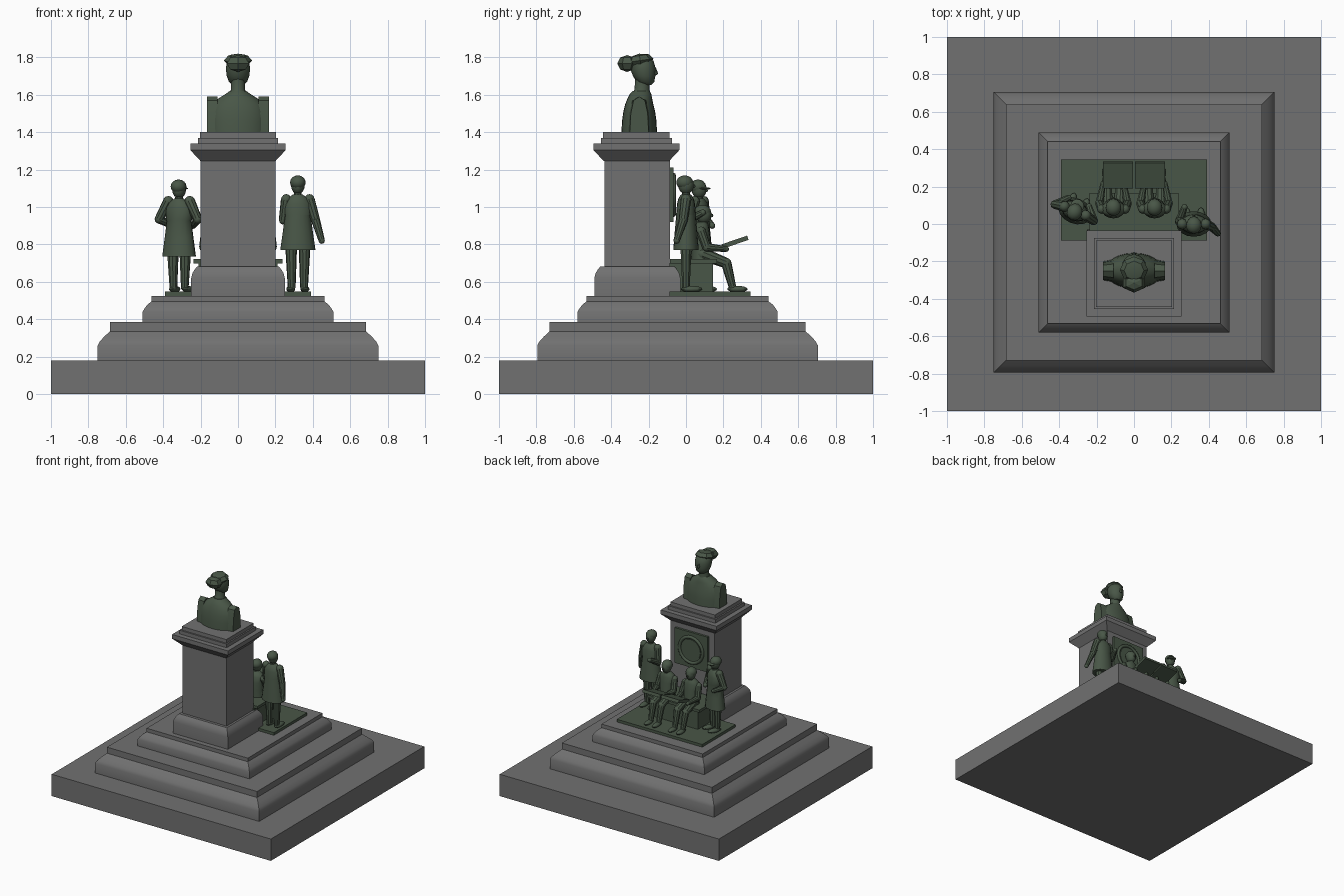
import bpy, bmesh, math
from mathutils import Matrix, Vector

if "Cube" in bpy.data.objects:
    bpy.data.objects.remove(bpy.data.objects["Cube"], do_unlink=True)


def material(name, rgb):
    m = bpy.data.materials.new(name)
    m.use_nodes = True
    m.diffuse_color = (*rgb, 1)
    m.node_tree.nodes["Principled BSDF"].inputs["Base Color"].default_value = (*rgb, 1)
    return m


STONE = material("grey stone", (0.165, 0.165, 0.165))
BRONZE = material("dark green bronze", (0.066, 0.094, 0.063))


def finish(bm, name, mat, place=Matrix(), angle=35):
    bm.transform(place)
    bmesh.ops.recalc_face_normals(bm, faces=bm.faces)
    me = bpy.data.meshes.new(name)
    bm.to_mesh(me)
    bm.free()
    me.materials.append(mat)
    ob = bpy.data.objects.new(name, me)
    bpy.context.collection.objects.link(ob)
    bpy.ops.object.select_all(action="DESELECT")
    ob.select_set(True)
    bpy.context.view_layer.objects.active = ob
    bpy.ops.object.shade_smooth_by_angle(angle=math.radians(angle))
    return ob


def skin(bm, rings):
    """Join closed rings of points into a capped tube."""
    loops = [[bm.verts.new(p) for p in ring] for ring in rings]
    n = len(loops[0])
    for a, b in zip(loops, loops[1:]):
        for i in range(n):
            j = (i + 1) % n
            bm.faces.new((a[i], a[j], b[j], b[i]))
    bm.faces.new(loops[0][::-1])
    bm.faces.new(loops[-1])


def moulding(name, hx, hy, cy, profile):
    """Mitred square block; the profile lists (inset, z)."""
    bm = bmesh.new()
    skin(bm, [[(sx * (hx - d), cy + sy * (hy - d), z)
               for sx, sy in ((-1, -1), (1, -1), (1, 1), (-1, 1))] for d, z in profile])
    return finish(bm, name, STONE)


def body(bm, rings, n=16):
    """Elliptical loft; each ring is (z, rx, ry, y)."""
    turn = [2 * math.pi * i / n for i in range(n)]
    skin(bm, [[(rx * math.cos(t), y + ry * math.sin(t), z) for t in turn]
              for z, rx, ry, y in rings])


def box(bm, size, at, tilt=0):
    m = Matrix.Translation(at) @ Matrix.Rotation(tilt, 4, "X") @ Matrix.Diagonal((*size, 1))
    bmesh.ops.create_cube(bm, size=1, matrix=m)


def ball(bm, at, radii, u=12, v=8, tilt=0):
    m = Matrix.Translation(at) @ Matrix.Rotation(tilt, 4, "X") @ Matrix.Diagonal((*radii, 1))
    bmesh.ops.create_uvsphere(bm, u_segments=u, v_segments=v, radius=1, matrix=m)


def limb(bm, points, radii):
    """Tapered cylinders through the points, with round joints."""
    pts = [Vector(p) for p in points]
    for a, b, ra, rb in zip(pts, pts[1:], radii, radii[1:]):
        m = Matrix.Translation((a + b) / 2) @ (b - a).to_track_quat("Z", "Y").to_matrix().to_4x4()
        bmesh.ops.create_cone(bm, cap_ends=True, segments=10, radius1=ra, radius2=rb,
                              depth=(b - a).length, matrix=m)
    for p, r in zip(pts, radii):
        ball(bm, p, (r, r, r), 10, 6)


# Stepped stone base
moulding("base_slab", 1, 1, 0, [(0, 0), (0, 0.18)])
moulding("lower_step", 0.75, 0.75, -0.045,
         [(0, 0.18), (0, 0.26), (0.012, 0.282), (0.035, 0.307), (0.065, 0.335), (0.065, 0.385)])
moulding("upper_step", 0.51, 0.535, -0.045,
         [(0, 0.385), (0, 0.44), (0.01, 0.457), (0.026, 0.478), (0.048, 0.495), (0.048, 0.525)])

# Pedestal with foot, shaft and cornice
moulding("pedestal_foot", 0.25, 0.23, -0.26,
         [(0, 0.525), (0, 0.62), (0.006, 0.645), (0.018, 0.665), (0.032, 0.682)])
moulding("pedestal_shaft", 0.2, 0.175, -0.26, [(0, 0.68), (0, 1.27)])
moulding("cornice", 0.255, 0.23, -0.265,
         [(0.055, 1.245), (0.04, 1.262), (0.018, 1.285), (0, 1.305), (0, 1.34)])
moulding("cornice_cap", 0.215, 0.19, -0.265, [(0, 1.34), (0, 1.37), (0.012, 1.37), (0.012, 1.4)])

# Bust
bm = bmesh.new()
body(bm, [(1.4, 0.155, 0.095, -0.25), (1.46, 0.155, 0.092, -0.25), (1.51, 0.15, 0.085, -0.25),
          (1.55, 0.132, 0.075, -0.25), (1.58, 0.105, 0.066, -0.247),
          (1.605, 0.065, 0.057, -0.243), (1.62, 0.045, 0.045, -0.24)], 24)
finish(bm, "bust_torso", BRONZE)
for side, s in (("left", 1), ("right", -1)):
    bm = bmesh.new()
    skin(bm, [[(s * x, -0.25 + w * k, z) for k, z in
               ((-1, 1.4), (1, 1.4), (0.9, 1.5), (0.6, 1.57), (0, 1.59), (-0.6, 1.57), (-0.9, 1.5))]
              for x, w in ((0.11, 0.06), (0.165, 0.05))])
    finish(bm, side + "_arm_stump", BRONZE)
bm = bmesh.new()
body(bm, [(1.6, 0.05, 0.05, -0.24), (1.63, 0.037, 0.04, -0.235), (1.69, 0.037, 0.04, -0.232)])
finish(bm, "bust_neck", BRONZE)
bm = bmesh.new()
body(bm, [(1.652, 0.026, 0.025, -0.21), (1.668, 0.048, 0.046, -0.216), (1.7, 0.06, 0.06, -0.224),
          (1.74, 0.065, 0.068, -0.23), (1.78, 0.058, 0.062, -0.235), (1.81, 0.028, 0.035, -0.24)])
limb(bm, [(0, -0.168, 1.74), (0, -0.161, 1.715)], [0.008, 0.011])
finish(bm, "bust_head", BRONZE)
bm = bmesh.new()
ball(bm, (0, -0.245, 1.783), (0.075, 0.072, 0.037), 8, 4, 0.15)
ball(bm, (0, -0.315, 1.767), (0.068, 0.052, 0.045), 6, 4)
finish(bm, "bust_hair", BRONZE, angle=10)

# Portrait panel on the shaft
bm = bmesh.new()
box(bm, (0.3, 0.02, 0.29), (0, -0.077, 1.065))
finish(bm, "portrait_panel", BRONZE)
bm = bmesh.new()
face = Matrix.Rotation(math.pi / 2, 4, "X")
bmesh.ops.create_cone(bm, cap_ends=True, segments=32, radius1=0.088, radius2=0.088, depth=0.01,
                      matrix=Matrix.Translation((0, -0.066, 1.065)) @ face)
finish(bm, "portrait_disc", BRONZE)
bpy.ops.mesh.primitive_torus_add(location=(0, -0.067, 1.065), rotation=(math.pi / 2, 0, 0),
                                 major_radius=0.105, minor_radius=0.013,
                                 major_segments=32, minor_segments=8)
ring = bpy.context.object
ring.name = "portrait_ring"
ring.data.materials.append(BRONZE)
bpy.ops.object.shade_smooth_by_angle(angle=math.radians(60))

# Platform and bench
bm = bmesh.new()
box(bm, (0.78, 0.435, 0.022), (0, 0.128, 0.536))
finish(bm, "figure_platform", BRONZE)
bm = bmesh.new()
box(bm, (0.42, 0.235, 0.16), (0, 0.028, 0.62))
box(bm, (0.475, 0.25, 0.022), (0, 0.04, 0.71))
finish(bm, "bench", BRONZE)


def head(bm, z, y=0):
    limb(bm, [(0, y, z - 0.07), (0, y, z - 0.03)], [0.022, 0.02])
    ball(bm, (0, y, z), (0.037, 0.042, 0.049))
    ball(bm, (0, y - 0.007, z + 0.014), (0.042, 0.045, 0.038))
    ball(bm, (0, y + 0.043, z - 0.006), (0.006, 0.008, 0.01), 6, 4)


def standing(name, at, yaw, hem, top, arms, cap=False):
    bm = bmesh.new()
    place = Matrix.Translation((*at, 0)) @ Matrix.Rotation(yaw, 4, "Z")
    for s in (1, -1):
        limb(bm, [(s * 0.036, 0, hem + 0.03), (s * 0.033, 0, 0.57)], [0.032, 0.021])
        ball(bm, (s * 0.038, 0.03, 0.561), (0.024, 0.058, 0.017))
    finish(bm, name + "_legs", BRONZE, place)
    bm = bmesh.new()
    body(bm, [(hem, 0.094, 0.068, 0), (hem + 0.1, 0.08, 0.06, 0), (hem + 0.19, 0.068, 0.052, 0),
              (top - 0.16, 0.074, 0.053, 0), (top - 0.1, 0.074, 0.048, 0),
              (top - 0.07, 0.055, 0.04, 0), (top - 0.05, 0.025, 0.026, 0)])
    finish(bm, name + "_coat", BRONZE, place)
    bm = bmesh.new()
    for path in arms:
        limb(bm, path, [0.029, 0.024, 0.017])
    finish(bm, name + "_arms", BRONZE, place)
    bm = bmesh.new()
    head(bm, top)
    if cap:
        ball(bm, (0, 0.03, top + 0.004), (0.037, 0.035, 0.007))
    finish(bm, name + "_head", BRONZE, place)


# One figure with a hanging arm, one with hands at the waist
standing("left_standing_figure", (0.32, 0), 0, 0.77, 1.117,
         [[(0.062, 0, 1.04), (0.095, -0.015, 0.93), (0.128, -0.05, 0.82)],
          [(-0.062, 0, 1.04), (-0.078, 0.015, 0.93), (-0.05, 0.09, 0.97)]])
standing("right_standing_figure", (-0.315, 0.07), -0.4, 0.735, 1.095,
         [[(s * 0.062, 0, 1.03), (s * 0.112, -0.01, 0.935), (s * 0.06, 0.05, 0.9)]
          for s in (1, -1)], True)

# Seated pair with boards on their laps
for side, x in (("left", 0.11), ("right", -0.11)):
    place = Matrix.Translation((x, 0, 0))
    bm = bmesh.new()
    body(bm, [(0.72, 0.064, 0.055, 0.085), (0.78, 0.06, 0.052, 0.083), (0.84, 0.064, 0.05, 0.08),
              (0.885, 0.064, 0.044, 0.08), (0.905, 0.045, 0.036, 0.083), (0.92, 0.022, 0.024, 0.087)])
    finish(bm, side + "_seated_torso", BRONZE, place)
    bm = bmesh.new()
    head(bm, 0.96, 0.095)
    finish(bm, side + "_seated_head", BRONZE, place)
    bm = bmesh.new()
    for s in (1, -1):
        limb(bm, [(s * 0.035, 0.09, 0.748), (s * 0.038, 0.215, 0.7), (s * 0.036, 0.248, 0.575)],
             [0.035, 0.028, 0.02])
        ball(bm, (s * 0.037, 0.275, 0.561), (0.022, 0.055, 0.017))
    finish(bm, side + "_seated_legs", BRONZE, place)
    bm = bmesh.new()
    for s in (1, -1):
        limb(bm, [(s * 0.062, 0.08, 0.87), (s * 0.075, 0.11, 0.785), (s * 0.055, 0.215, 0.775)],
             [0.026, 0.023, 0.015])
    finish(bm, side + "_seated_arms", BRONZE, place)
    bm = bmesh.new()
    box(bm, (0.16, 0.145, 0.024), (math.copysign(0.085, x), 0.262, 0.812), 0.33)
    finish(bm, side + "_lap_board", BRONZE)
